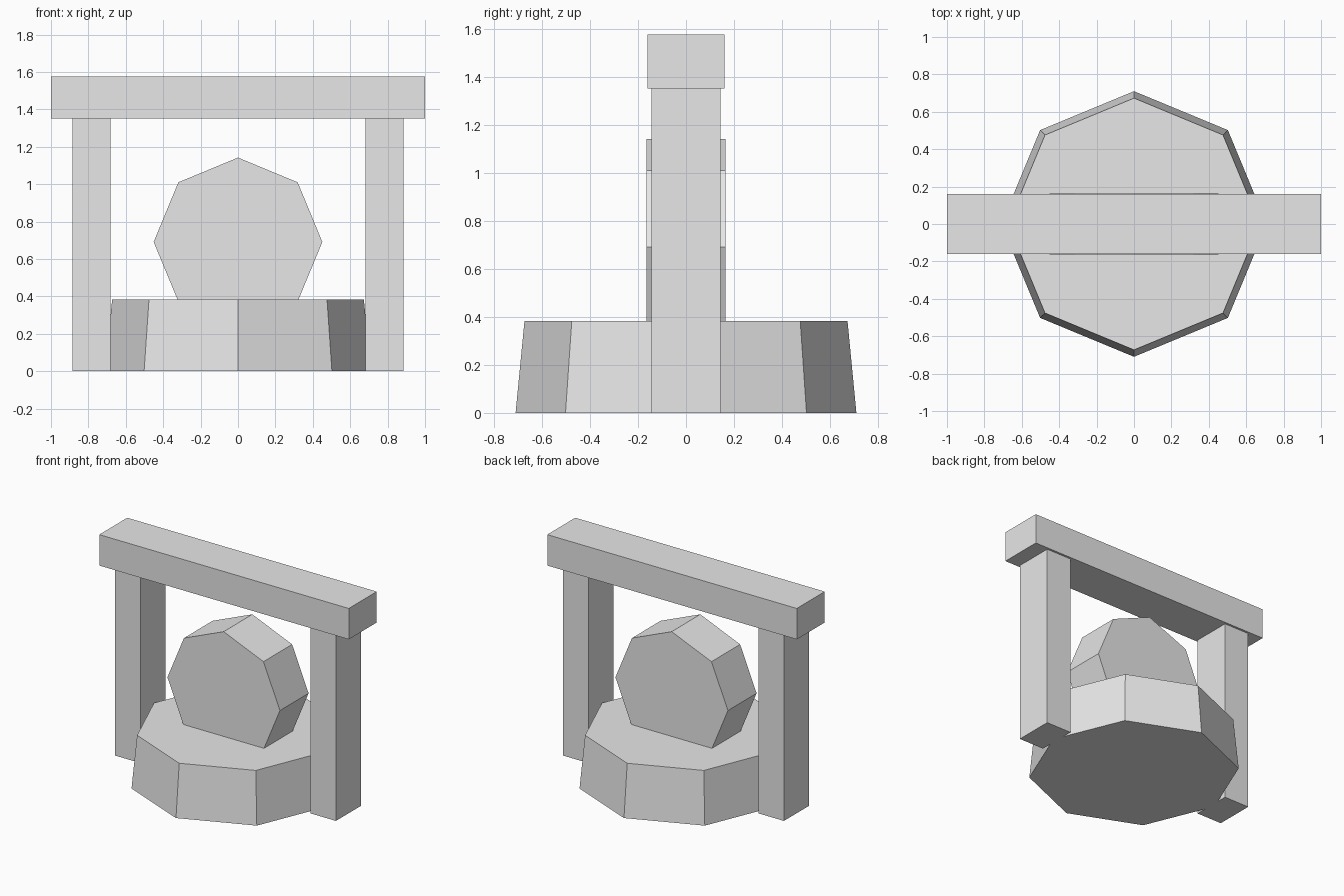
import bpy
import math

cube = bpy.data.objects.get("Cube")
if cube:
    bpy.data.objects.remove(cube, do_unlink=True)

stone = bpy.data.materials.new("pale grey stone")
stone.use_nodes = True
colour = (0.8, 0.8, 0.8, 1.0)
stone.diffuse_color = colour
stone.node_tree.nodes["Principled BSDF"].inputs["Base Color"].default_value = colour


def finish(name):
    obj = bpy.context.object
    obj.name = name
    obj.data.name = name
    obj.data.materials.append(stone)
    return obj


def box(name, centre, size):
    bpy.ops.mesh.primitive_cube_add(size=1, location=centre)
    bpy.context.object.scale = size
    bpy.ops.object.transform_apply(location=False, rotation=False, scale=True)
    return finish(name)


def octagon(name, r_low, r_high, depth, centre, tilt=0):
    bpy.ops.mesh.primitive_cone_add(vertices=8, radius1=r_low, radius2=r_high,
                                    depth=depth, location=centre,
                                    rotation=(tilt, 0, 0))
    return finish(name)


# Tapered eight-sided plinth
base_height = 0.383
octagon("base", 0.71, 0.673, base_height, (0, 0, base_height / 2))

# Upright eight-sided disc, sunk into the plinth
octagon("disc", 0.451, 0.451, 0.328, (0, 0, 0.691), math.pi / 2)

# Posts either side and the beam across them
beam_bottom, beam_top = 1.352, 1.576
for side, label in ((1, "left"), (-1, "right")):
    box(f"{label}_post", (side * 0.784, 0, beam_bottom / 2), (0.204, 0.288, beam_bottom))
box("top_beam", (0, 0, (beam_bottom + beam_top) / 2), (2, 0.32, beam_top - beam_bottom))
